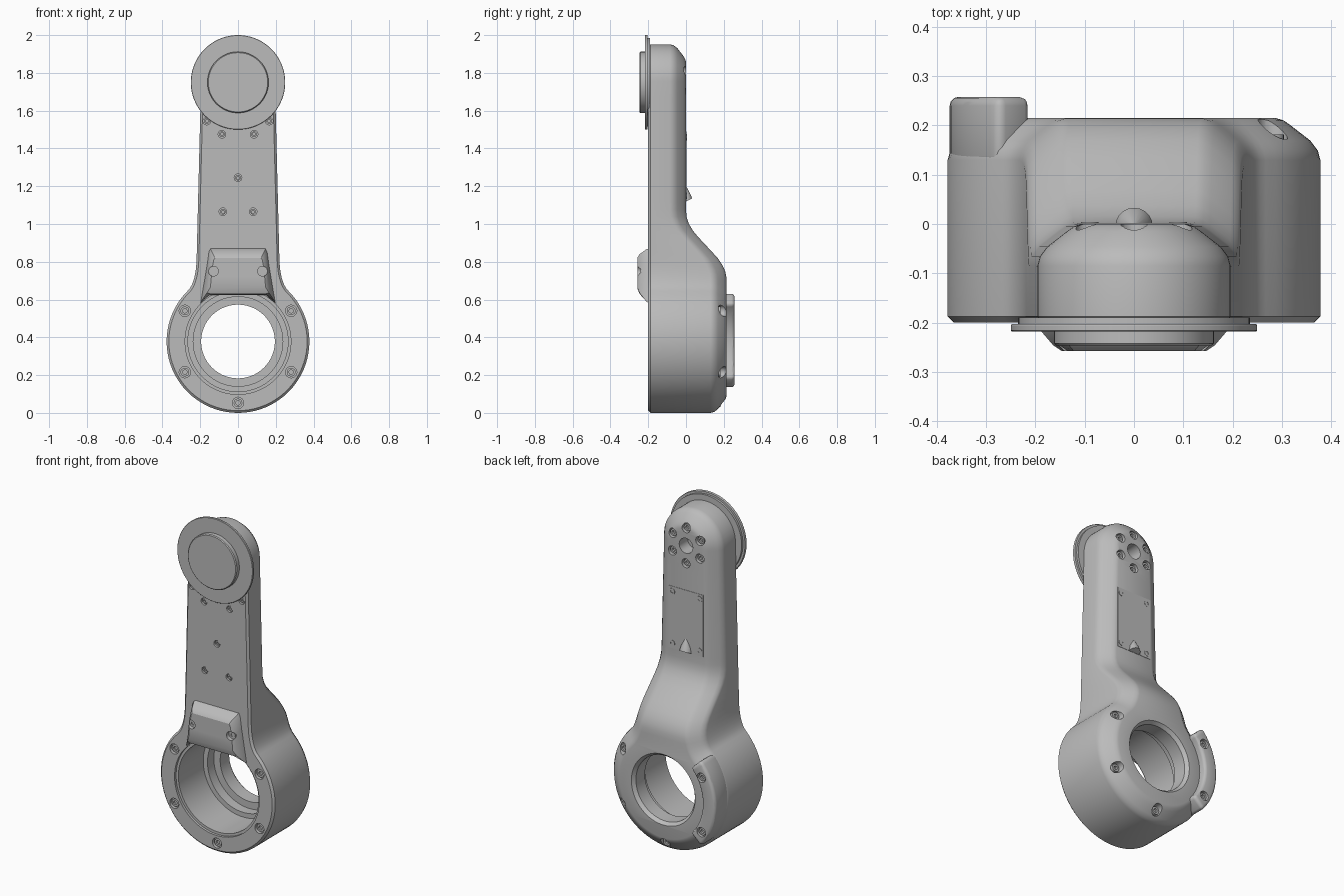
import bpy, bmesh, math
from mathutils import Vector

cube = bpy.data.objects.get("Cube")
if cube:
    bpy.data.objects.remove(cube)

grey = bpy.data.materials.new("mid grey")
grey.use_nodes = True
grey.diffuse_color = (0.5, 0.5, 0.5, 1)
grey.node_tree.nodes["Principled BSDF"].inputs["Base Color"].default_value = (0.5, 0.5, 0.5, 1)

RING_Z, RING_R = 0.378, 0.378
HEAD_Z, HEAD_R = 1.755, 0.196
FRONT, BACK = -0.2, 0.215


def finish(bm, name):
    bmesh.ops.remove_doubles(bm, verts=bm.verts, dist=1e-5)
    bmesh.ops.recalc_face_normals(bm, faces=bm.faces)
    me = bpy.data.meshes.new(name)
    bm.to_mesh(me)
    bm.free()
    ob = bpy.data.objects.new(name, me)
    bpy.context.collection.objects.link(ob)
    me.materials.append(grey)
    return ob


def activate(ob):
    bpy.ops.object.select_all(action='DESELECT')
    ob.select_set(True)
    bpy.context.view_layer.objects.active = ob


def smooth(ob):
    activate(ob)
    bpy.ops.object.shade_smooth_by_angle(angle=math.radians(30))


def lathe(bm, profile, x=0, z=0, seg=24):
    """Spin a closed (radius, y) profile around an axis parallel to y."""
    rings = []
    for i in range(seg):
        a = 2 * math.pi * i / seg
        rings.append([bm.verts.new((x + r * math.cos(a), y, z + r * math.sin(a))) for r, y in profile])
    n = len(profile)
    for i in range(seg):
        p, q = rings[i], rings[(i + 1) % seg]
        for j in range(n):
            k = (j + 1) % n
            if profile[j][0] == 0 and profile[k][0] == 0:
                continue
            bm.faces.new((p[j], p[k], q[k], q[j]))


def rod(bm, x, z, r, y0, y1, seg=24):
    lathe(bm, [(0, y0), (r, y0), (r, y1), (0, y1)], x, z, seg)


def loft(bm, loops):
    rows = [[bm.verts.new(p) for p in loop] for loop in loops]
    n = len(rows[0])
    for a, b in zip(rows, rows[1:]):
        for i in range(n):
            bm.faces.new((a[i], a[(i + 1) % n], b[(i + 1) % n], b[i]))
    return rows


def cut(ob, bm):
    cutter = finish(bm, "cutter")
    mod = ob.modifiers.new("cut", 'BOOLEAN')
    mod.operation, mod.solver, mod.object = 'DIFFERENCE', 'EXACT', cutter
    activate(ob)
    bpy.ops.object.modifier_apply(modifier=mod.name)
    bpy.data.objects.remove(cutter)


screws = bmesh.new()


def screw(x, z, y, side, r):
    """Socket head whose face lies at y and looks along side (-1 front, 1 back)."""
    deep, base = y - side * 0.012, y - side * 0.03
    lathe(screws, [(0, deep), (r * .5, deep), (r * .5, y), (r, y), (r, base), (0, base)], x, z, 18)


def polar(r, deg, cz):
    a = math.radians(deg)
    return r * math.cos(a), cz + r * math.sin(a)


# Half outline of the body: rounded head, tapering arm, neck fillet, ring
half = [polar(HEAD_R, 90 - 6 * i, HEAD_Z) for i in range(16)]
half[0] = (0, HEAD_Z + HEAD_R)
half += [(0.197 + 0.022 * t / 24, 1.7 - 0.88 * t / 24) for t in range(1, 25)]
p0, p1, p2 = Vector((0.219, 0.82)), Vector((0.222, 0.69)), Vector((0.267, 0.645))
for i in range(1, 8):
    t = i / 8
    half.append(tuple(p0 * (1 - t) ** 2 + p1 * 2 * t * (1 - t) + p2 * t * t))
half += [polar(RING_R, 45 - 4.5 * i, RING_Z) for i in range(31)]
half[-1] = (0, 0)
outline = [Vector(p) for p in half + [(-x, z) for x, z in half[-2:0:-1]]]
N = len(outline)


def back(z):
    """Depth of the back face: thin arm, soft ramp, thick ring."""
    s = 0
    for k in range(9):
        t = (1.0 - (z + (k - 4) * 0.015)) / 0.23
        s += BACK * min(1, max(0, t))
    return s / 9


def inset(d):
    pts = []
    for i, p in enumerate(outline):
        t = (outline[(i + 1) % N] - outline[i - 1]).normalized()
        pts.append(p + Vector((t.y, -t.x)) * d)
    return pts


# Body shell with small front chamfer and wide soft back chamfer
bm = bmesh.new()
loops = [[(p.x, y, p.y) for p in inset(d)] for d, y in ((0.012, FRONT), (0, FRONT + 0.012))]
for d, drop in ((0, .085), (.005, .066), (.02, .046), (.06, .015), (.074, .005), (.09, 0)):
    loops.append([(p.x, back(p.y) - drop, p.y) for p in inset(d)])
rows = loft(bm, loops)
for row in (rows[0], rows[-1]):
    bm.faces.new((row[0], row[1], row[-1]))
    for i in range(1, N // 2 - 1):
        bm.faces.new((row[i], row[i + 1], row[N - i - 1], row[N - i]))
    m = N // 2
    bm.faces.new((row[m - 1], row[m], row[m + 1]))
body = finish(bm, "arm_body")

# Stepped bore through the ring
bm = bmesh.new()
lathe(bm, [(0, -.3), (.28, -.3), (.28, -.185), (.265, -.185), (.265, .05), (.237, .05), (.237, .11),
           (.195, .11), (.195, .195), (.215, .22), (.215, .3), (0, .3)], 0, RING_Z, 96)
cut(body, bm)

# Screw pockets in the body
bm = bmesh.new()
for deg in (30, 150, 210, 270, 330):
    x, z = polar(0.325, deg, RING_Z)
    rod(bm, x, z, 0.03, -0.3, -0.18)
    screw(x, z, -0.19, -1, 0.023)
    if x > -0.01:
        rod(bm, x, z, 0.03, 0.165, 0.3)
        screw(x, z, 0.182, 1, 0.023)
for x, z in ((.085, 1.475), (-.085, 1.475), (0, 1.245), (.08, 1.065), (-.08, 1.065), (.165, 1.545), (-.165, 1.545)):
    rod(bm, x, z, 0.02, -0.3, -0.185)
    screw(x, z, -0.194, -1, 0.015)
for i in range(6):
    x, z = polar(0.105, 30 + 60 * i, HEAD_Z)
    rod(bm, x, z, 0.027, -0.03, 0.1)
    screw(x, z, -0.012, 1, 0.021)
rod(bm, 0, HEAD_Z, 0.045, -0.08, 0.1, 32)
cut(body, bm)
smooth(body)

# Output disc and raised boss on the head
bm = bmesh.new()
lathe(bm, [(0, -.19), (.235, -.19), (.235, -.203), (.248, -.203), (.25, -.206), (.25, -.216), (.248, -.218),
           (0, -.218)], 0, HEAD_Z - 0.005, 96)
smooth(finish(bm, "output_disc"))
bm = bmesh.new()
lathe(bm, [(0, -.21), (.162, -.21), (.162, -.242), (.157, -.247), (0, -.247)], 0, HEAD_Z - 0.005, 72)
smooth(finish(bm, "disc_boss"))

# Front cable cover with two pointed legs
bm = bmesh.new()


def cover_loop(y, pts):
    return [(x, y, z) for x, z in pts] + [(-x, y, z) for x, z in reversed(pts)]


rows = loft(bm, [
    cover_loop(-.19, [(.145, .872), (.155, .855), (.165, .78), (.2, .575), (.15, .625)]),
    cover_loop(-.21, [(.145, .866), (.153, .85), (.163, .78), (.195, .59), (.15, .625)]),
    cover_loop(-.246, [(.132, .84), (.139, .825), (.15, .77), (.164, .636), (.145, .63)]),
    cover_loop(-.258, [(.122, .82), (.128, .81), (.137, .765), (.146, .665), (.135, .66)])])
bm.faces.new(rows[0])
bm.faces.new(rows[-1])
cover = finish(bm, "cable_cover")
bm = bmesh.new()
for x in (-0.13, 0.13):
    rod(bm, x, 0.75, 0.026, -0.3, -0.235)
    screw(x, 0.75, -0.24, -1, 0.02)
cut(cover, bm)
smooth(cover)

# Raised curved pad on the back of the ring, right side
bm = bmesh.new()
section = ((.285, .12), (.285, .258), (.374, .258), (.374, .12))
loops = []
for i in range(21):
    loop = []
    for r, y in section:
        x, z = polar(r, 137 + 4.3 * i, RING_Z + 0.005)
        loop.append((x, y, z))
    loops.append(loop)
rows = loft(bm, loops)
bm.faces.new(rows[0])
bm.faces.new(rows[-1])
pad = finish(bm, "side_pad")
mod = pad.modifiers.new("bevel", 'BEVEL')
mod.width, mod.segments, mod.limit_method = 0.018, 3, 'ANGLE'
activate(pad)
bpy.ops.object.modifier_apply(modifier=mod.name)
bm = bmesh.new()
for deg in (150, 210):
    x, z = polar(0.325, deg, RING_Z)
    rod(bm, x, z, 0.028, 0.235, 0.3)
    screw(x, z, 0.248, 1, 0.022)
cut(pad, bm)
smooth(pad)

# Thin access panel on the back of the arm with corner screws
bm = bmesh.new()
bmesh.ops.create_cube(bm, size=1)
for v in bm.verts:
    v.co = (v.co.x * 0.23, v.co.y * 0.006 - 0.001, v.co.z * 0.37 + 1.305)
finish(bm, "access_panel")
for x in (-0.09, 0.09):
    for z in (1.15, 1.46):
        screw(x, z, 0.004, 1, 0.018)

# Small hooded cable outlet under the panel
bm = bmesh.new()
rows = loft(bm, [[(r * math.cos(2 * math.pi * i / 20), r * math.sin(2 * math.pi * i / 20) - 0.005, z)
                  for i in range(20)] for r, z in ((.038, 1.135), (.03, 1.155), (.006, 1.2))])
for v in rows[0]:
    v.co.z -= 0.015 * (1 - v.co.y / 0.033)
bm.faces.new(rows[0])
bm.faces.new(rows[-1])
smooth(finish(bm, "cable_outlet"))

smooth(finish(screws, "screws"))
